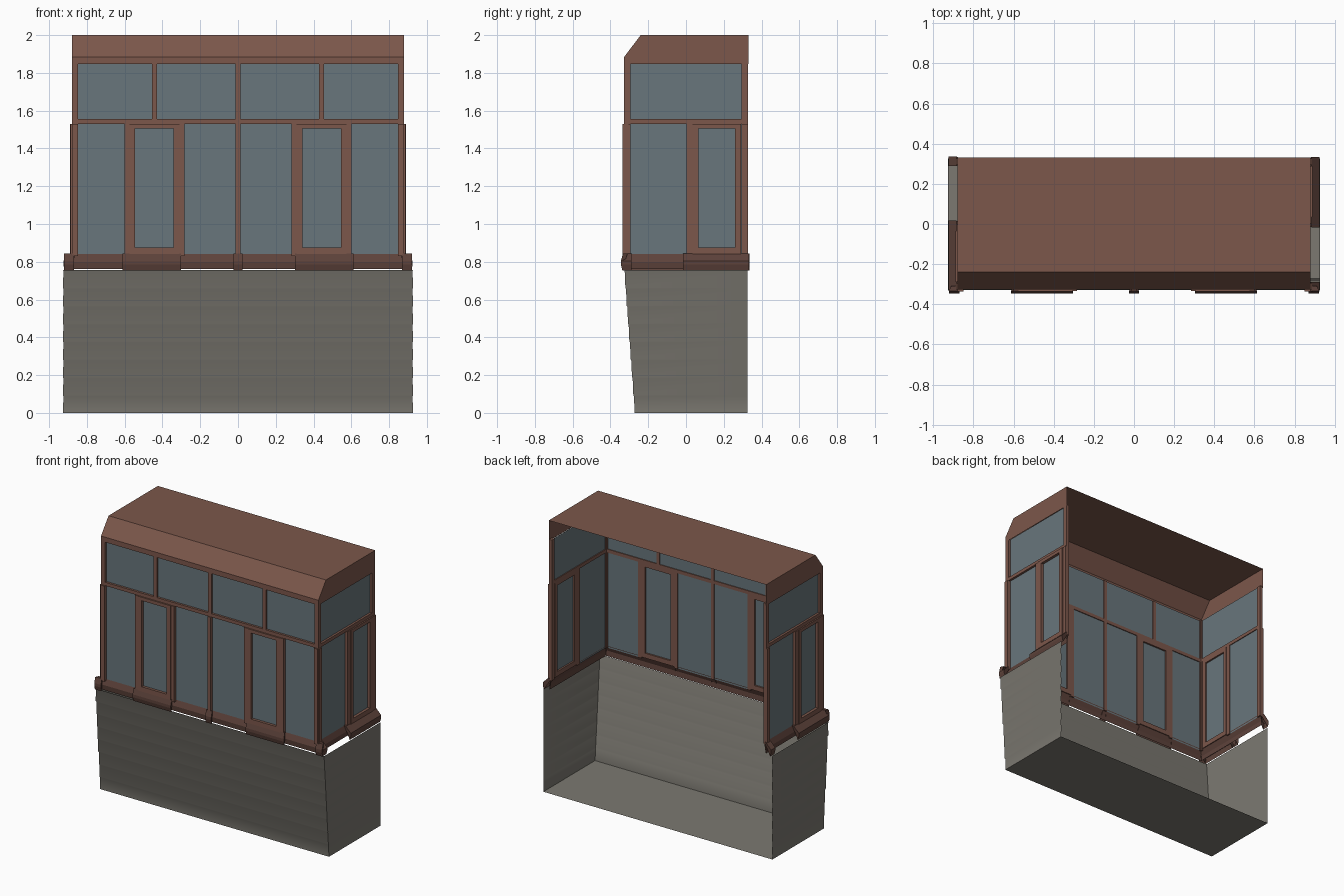
import bpy, bmesh
from math import radians
from mathutils import Matrix

if "Cube" in bpy.data.objects:
    bpy.data.objects.remove(bpy.data.objects["Cube"])


def material(name, rgb):
    m = bpy.data.materials.new(name)
    m.diffuse_color = (*rgb, 1)
    m.use_nodes = True
    m.node_tree.nodes["Principled BSDF"].inputs["Base Color"].default_value = m.diffuse_color
    return m


WOOD = material("wood", (0.20, 0.095, 0.07))
DARK = material("dark_wood", (0.11, 0.055, 0.043))
GLASS = material("glass", (0.14, 0.18, 0.20))
SIDING = material("siding", (0.20, 0.19, 0.165))


def finish(name, bm, mat, matrix=Matrix()):
    me = bpy.data.meshes.new(name)
    bm.to_mesh(me)
    bm.free()
    me.materials.append(mat)
    me.transform(matrix)
    ob = bpy.data.objects.new(name, me)
    bpy.context.collection.objects.link(ob)
    return ob


def add_box(bm, u0, u1, z0, z1, d0, d1):
    """Box in wall space: u along the wall, d outward (-y), z up."""
    m = Matrix.Translation(((u0 + u1) / 2, -(d0 + d1) / 2, (z0 + z1) / 2))
    bmesh.ops.create_cube(bm, size=1, matrix=m @ Matrix.Diagonal((u1 - u0, d1 - d0, z1 - z0, 1)))


def add_pane(bm, u0, u1, z0, z1, d):
    bm.faces.new([bm.verts.new((u, -d, z)) for u, z in ((u0, z0), (u1, z0), (u1, z1), (u0, z1))])


def add_sill(bm, u0, u1, profile, widen=0.0):
    """Strip with a bent profile of (outward, z) points; ends splay by widen."""
    ends = []
    for u, s in ((u0, -1), (u1, 1)):
        ends.append([bm.verts.new((u + s * widen * min(i, 1), -d, z)) for i, (d, z) in enumerate(profile)])
    a, b = ends
    for i in range(len(profile) - 1):
        bm.faces.new((a[i], a[i + 1], b[i + 1], b[i]))
    bm.faces.new(a[::-1])
    bm.faces.new(b)


def window_wall(side, matrix, half, flare, top_bars, posts, casements, sills):
    frame, glass, sill = bmesh.new(), bmesh.new(), bmesh.new()
    edge = 0.032
    # transom row: rails, end stiles and thin bars
    add_box(frame, -half, half, 1.53, 1.555, -0.022, 0)
    for s in (-1, 1):
        a, b = sorted((s * half, s * (half - edge)))
        add_box(frame, a, b, 1.54, 1.86, -0.022, 0)
        add_box(frame, a, b, 0.83, 1.53, -0.022, 0.008)
    for u in top_bars:
        add_box(frame, u - 0.013, u + 0.013, 1.555, 1.86, -0.022, 0)
    for u, w in posts:
        add_box(frame, u - w, u + w, 0.83, 1.53, -0.022, 0.006)
    add_pane(glass, -half + 0.02, half - 0.02, 1.54, 1.86, -0.016)
    # fixed lower panes fill the gaps between casements
    cuts = [-half + 0.02] + [c for pair in casements for c in pair] + [half - 0.02]
    for a, b in zip(cuts[::2], cuts[1::2]):
        if b - a > 0.05:
            add_pane(glass, a, b, 0.83, 1.535, -0.016)
    # opening casements with a raised border
    for a, b in casements:
        for u0, u1 in ((a, a + 0.031), (b - 0.031, b)):
            add_box(frame, u0, u1, 0.84, 1.53, -0.022, 0.010)
        for z0, z1 in ((0.84, 0.875), (1.505, 1.53)):
            add_box(frame, a + 0.031, b - 0.031, z0, z1, -0.022, 0.010)
        add_pane(glass, a + 0.02, b - 0.02, 0.86, 1.52, -0.010)
    # recessed sill along the whole wall, stepped out below casements and posts
    add_sill(sill, -half, half, ((-0.018, 0.845), (0.0, 0.80), (-0.004, 0.762)))
    for a, b in sills:
        add_sill(sill, a, b, ((-0.018, 0.845), (0.006, 0.845), (flare, 0.805),
                              (flare, 0.785), (flare - 0.008, 0.755)), 0.012)
    finish(side + "_window_frame", frame, WOOD, matrix)
    finish(side + "_window_glass", glass, GLASS, matrix)
    finish(side + "_sill", sill, DARK, matrix)


# front wall with two casements
window_wall("front", Matrix.Translation((0, -0.327, 0)), 0.88, 0.018,
            (-0.441, 0, 0.441),
            ((-0.588, 0.013), (-0.296, 0.013), (0, 0.012), (0.296, 0.013), (0.588, 0.013)),
            ((-0.575, -0.31), (0.31, 0.575)),
            ((-0.60, -0.315), (-0.012, 0.012), (0.315, 0.60), (-0.91, -0.88), (0.88, 0.91)))

# side walls, each the half-turn of the other
for side, turn in (("right", 90), ("left", -90)):
    s = 1 if turn > 0 else -1
    ends = (-0.325, -0.30) if s > 0 else (0.30, 0.325)
    window_wall(side, Matrix.Translation((s * 0.879, 0, 0)) @ Matrix.Rotation(radians(turn), 4, 'Z'),
                0.327, 0.046, (), ((0.018, 0.016),), ((0.035, 0.29),),
                ((0.03, 0.322), (-0.325, -0.30), (-0.005, 0.03)))

# roof hood: thin shell with sloped front edge, open at the back
bm = bmesh.new()
prof = ((0.33, 1.848), (0.33, 2.0), (-0.24, 2.0), (-0.327, 1.885), (-0.327, 1.848))
L, R = [[bm.verts.new((x, y, z)) for y, z in prof] for x in (-0.88, 0.88)]
for i in range(1, 4):
    bm.faces.new((L[i], L[i + 1], R[i + 1], R[i]))
bm.faces.new(L[::-1])
bm.faces.new(R)
bmesh.ops.recalc_face_normals(bm, faces=bm.faces)
finish("roof_hood", bm, WOOD)

# base apron: lapped siding on three sides, leaning front, open back and top
bm = bmesh.new()
rows, top = 8, 0.757
rings = []
for i in range(rows):
    for t, lap in ((0.0, 0.0), (0.93, 0.003)):
        z = top * (i + t) / rows
        rings.append((z, lap))
rings.append((top, 0.0))
loops = []
for z, lap in rings:
    yf = -0.272 - 0.056 * z / top + lap
    x = 0.927 - lap
    loops.append([bm.verts.new(p) for p in ((-x, 0.325, z), (-x, yf, z), (x, yf, z), (x, 0.325, z))])
for a, b in zip(loops, loops[1:]):
    for k in range(3):
        bm.faces.new((a[k], a[k + 1], b[k + 1], b[k]))
bm.faces.new(loops[0][::-1])
base = finish("siding_base", bm, SIDING)
bpy.context.view_layer.objects.active = base
base.select_set(True)
bpy.ops.object.shade_smooth_by_angle(angle=radians(35))
